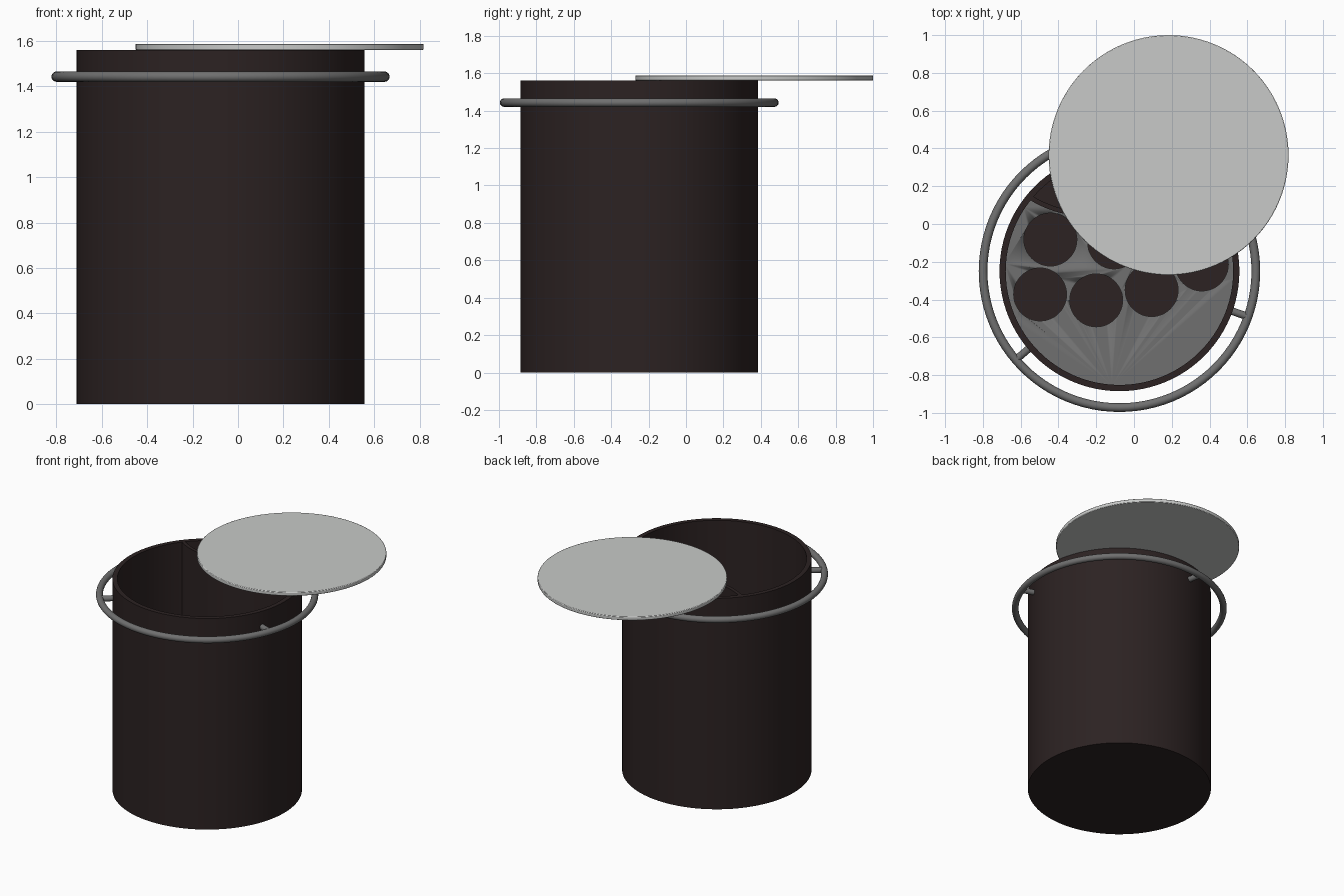
import bpy, bmesh, math
from mathutils import Vector

if "Cube" in bpy.data.objects:
    bpy.data.objects.remove(bpy.data.objects["Cube"])

CX, CY = -0.077, -0.25           # drum axis
R, RI, H = 0.635, 0.602, 1.56    # outer radius, inner radius, height
AX = math.radians(-79.5)         # symmetry direction of the fittings
PX, PY = CX - 0.9 * math.cos(AX), CY - 0.9 * math.sin(AX)  # centre of hole rows
PLATE_Z = 0.8


def material(name, col):
    m = bpy.data.materials.new(name)
    m.diffuse_color = (*col, 1)
    m.use_nodes = True
    m.node_tree.nodes["Principled BSDF"].inputs["Base Color"].default_value = m.diffuse_color
    return m


BROWN = material("dark brown", (0.025, 0.016, 0.016))
STEEL = material("mid grey", (0.16, 0.16, 0.16))
LIGHT = material("light grey", (0.58, 0.59, 0.58))


def finish(o, name, mat):
    o.name = name
    if mat:
        o.data.materials.append(mat)
    bpy.ops.object.select_all(action='DESELECT')
    o.select_set(True)
    bpy.context.view_layer.objects.active = o
    bpy.ops.object.shade_smooth_by_angle(angle=math.radians(35))
    return o


def cyl(name, r, depth, loc, mat, rot=(0, 0, 0), n=96):
    bpy.ops.mesh.primitive_cylinder_add(vertices=n, radius=r, depth=depth,
                                        location=loc, rotation=rot)
    return finish(bpy.context.object, name, mat)


def from_bmesh(bm, name, mat):
    bmesh.ops.recalc_face_normals(bm, faces=bm.faces)
    me = bpy.data.meshes.new(name)
    bm.to_mesh(me)
    bm.free()
    o = bpy.data.objects.new(name, me)
    bpy.context.collection.objects.link(o)
    return finish(o, name, mat)


# open drum, a turned profile
bm = bmesh.new()
pts = [(0, 0), (R, 0), (R, H), (RI, H), (RI, 0.03), (0, 0.03)]
vs = [bm.verts.new((x, 0, z)) for x, z in pts]
es = [bm.edges.new(p) for p in zip(vs, vs[1:])]
bmesh.ops.spin(bm, geom=vs + es, cent=(0, 0, 0), axis=(0, 0, 1),
               angle=math.tau, steps=96)
bmesh.ops.remove_doubles(bm, verts=bm.verts, dist=1e-4)
bmesh.ops.translate(bm, verts=bm.verts, vec=(CX, CY, 0))
from_bmesh(bm, "drum", BROWN)

# curved partition inside the drum
bm = bmesh.new()
arc = [AX + math.radians(-42.3 + 84.6 * i / 24) for i in range(25)]
ring = [(PX + r * math.cos(a), PY + r * math.sin(a), 0.02)
        for r, seq in ((0.595, arc), (0.57, arc[::-1])) for a in seq]
f = bm.faces.new([bm.verts.new(p) for p in ring])
ext = bmesh.ops.extrude_face_region(bm, geom=[f])
bmesh.ops.translate(bm, vec=(0, 0, H - 0.022),
                    verts=[v for v in ext["geom"] if isinstance(v, bmesh.types.BMVert)])
from_bmesh(bm, "partition", BROWN)

# holder plate with two curved rows of holes
plate = cyl("holder_plate", 0.61, 0.025, (CX, CY, PLATE_Z), STEEL)
cutters = [cyl("partition_cutter", 0.585, 0.2, (PX, PY, PLATE_Z), None)]
for rad, count, step in ((0.745, 3, 26.2), (1.04, 4, 16.5)):
    for i in range(count):
        a = AX + math.radians((i - (count - 1) / 2) * step)
        cutters.append(cyl("hole_cutter", 0.14, 0.2,
                           (PX + rad * math.cos(a), PY + rad * math.sin(a), PLATE_Z),
                           None, n=48))
for c in cutters:
    c.hide_render = True
    m = plate.modifiers.new("hole", 'BOOLEAN')
    m.operation, m.object, m.solver = 'DIFFERENCE', c, 'EXACT'
bpy.context.view_layer.update()
dg = bpy.context.evaluated_depsgraph_get()
cut_mesh = bpy.data.meshes.new_from_object(plate.evaluated_get(dg))
plate.modifiers.clear()
plate.data = cut_mesh
for c in cutters:
    bpy.data.objects.remove(c)

# carrying ring and its three posts
RZ, RR = 1.443, 0.722
bpy.ops.mesh.primitive_torus_add(major_radius=RR, minor_radius=0.023, major_segments=96,
                                 minor_segments=16, location=(CX, CY, RZ))
finish(bpy.context.object, "carry_ring", STEEL)
for i in range(3):
    a = AX + math.radians(60 + 120 * i)
    d = Vector((math.cos(a), math.sin(a), 0))
    cyl("ring_post", 0.02, 0.1, Vector((CX, CY, RZ)) + d * 0.672, STEEL,
        (0, math.pi / 2, a), 16)

# lid pushed aside on the rim
lid = cyl("lid", 0.635, 0.027, (0.183, 0.365, H + 0.0145), LIGHT)
b = lid.modifiers.new("edge", 'BEVEL')
b.width, b.segments = 0.004, 2
